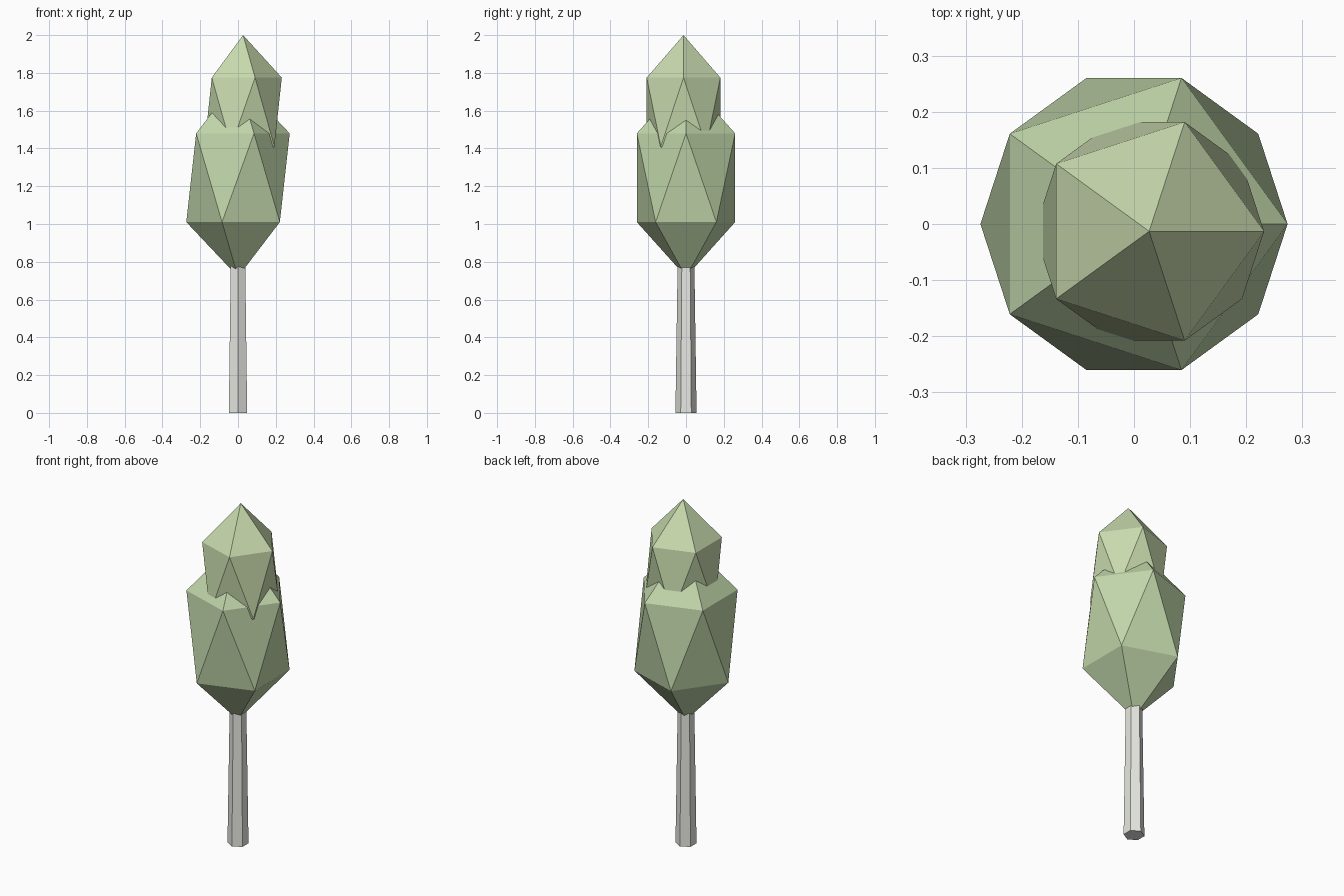
import bpy

if "Cube" in bpy.data.objects:
    bpy.data.objects.remove(bpy.data.objects["Cube"])


def paint(obj, name, color):
    mat = bpy.data.materials.new(name)
    mat.diffuse_color = (*color, 1)
    mat.use_nodes = True
    mat.node_tree.nodes["Principled BSDF"].inputs["Base Color"].default_value = mat.diffuse_color
    obj.data.materials.append(mat)


def crown(name, center, radius, half_height, color):
    # stretched 20-sided ball, flat shaded
    bpy.ops.mesh.primitive_ico_sphere_add(subdivisions=1, radius=1, location=center)
    obj = bpy.context.object
    obj.name = name
    obj.scale = (radius, radius, half_height)
    bpy.ops.object.transform_apply(location=False, rotation=False, scale=True)
    paint(obj, name + "_green", color)


# Tapered six-sided trunk, its top hidden in the crown
TRUNK_HEIGHT = 0.95
bpy.ops.mesh.primitive_cone_add(vertices=6, radius1=0.056, radius2=0.042,
                                depth=TRUNK_HEIGHT, location=(0, 0, TRUNK_HEIGHT / 2))
trunk = bpy.context.object
trunk.name = "trunk"
paint(trunk, "pale_bark", (0.80, 0.81, 0.76))

# Two overlapping foliage masses
crown("lower_crown", (0, 0, 1.245), 0.306, 0.525, (0.53, 0.67, 0.40))
crown("upper_crown", (0.027, -0.013, 1.593), 0.229, 0.407, (0.58, 0.70, 0.42))
